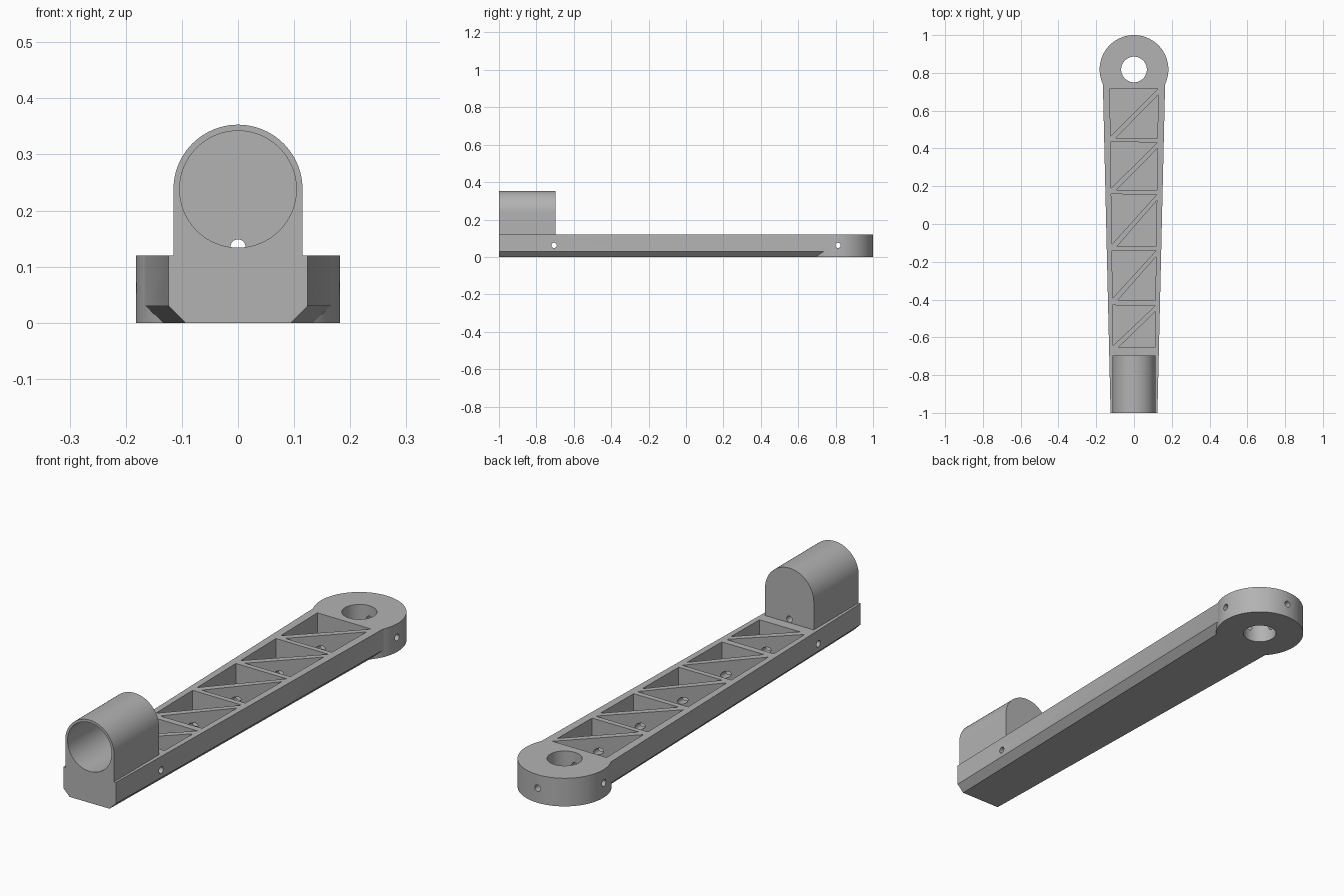
import bpy, bmesh
from math import pi, sin, cos
from mathutils import Matrix

cube = bpy.data.objects.get("Cube")
if cube:
    bpy.data.objects.remove(cube, do_unlink=True)

# One plain grey material
GREY = (0.45, 0.45, 0.45, 1)
grey = bpy.data.materials.new("plain grey")
grey.use_nodes = True
grey.diffuse_color = GREY
grey.node_tree.nodes["Principled BSDF"].inputs["Base Color"].default_value = GREY


def finish(bm, name):
    bmesh.ops.recalc_face_normals(bm, faces=bm.faces)
    mesh = bpy.data.meshes.new(name)
    bm.to_mesh(mesh)
    bm.free()
    mesh.materials.append(grey)
    obj = bpy.data.objects.new(name, mesh)
    bpy.context.collection.objects.link(obj)
    return obj


def loft(name, start, end):
    """Closed solid between two matching outlines."""
    bm = bmesh.new()
    a = [bm.verts.new(p) for p in start]
    b = [bm.verts.new(p) for p in end]
    bm.faces.new(a)
    bm.faces.new(b)
    for i in range(len(a)):
        j = (i + 1) % len(a)
        bm.faces.new((a[i], a[j], b[j], b[i]))
    return finish(bm, name)


def cylinder(name, centre, radius, length, axis, sides=32):
    bm = bmesh.new()
    turn = {"x": Matrix.Rotation(pi / 2, 4, "Y"),
            "y": Matrix.Rotation(pi / 2, 4, "X"),
            "z": Matrix.Identity(4)}[axis]
    bmesh.ops.create_cone(bm, cap_ends=True, segments=sides, radius1=radius,
                          radius2=radius, depth=length,
                          matrix=Matrix.Translation(centre) @ turn)
    return finish(bm, name)


def along_y(name, radius, y0, y1, z, sides=32):
    return cylinder(name, (0, (y0 + y1) / 2, z), radius, y1 - y0, "y", sides)


def combine(target, tool, operation):
    """Boolean the tool into the target, then discard the tool."""
    mod = target.modifiers.new(operation.lower(), "BOOLEAN")
    mod.operation, mod.solver, mod.object = operation, "EXACT", tool
    bpy.context.view_layer.objects.active = target
    bpy.ops.object.modifier_apply(modifier=mod.name)
    bpy.data.objects.remove(tool, do_unlink=True)


HEIGHT, CHAMFER, FLOOR = 0.12, 0.03, 0.03
RING_Y, HOLE_R, WIRE_Z = 0.818, 0.014, 0.062
TUBE_Z, TUBE_R, TUBE_BACK = 0.238, 0.115, -0.697


# Tapered arm with chamfered lower edges
def arm_section(y):
    w = 0.124 + (y + 1) * 0.0234
    half = [(w - CHAMFER, 0), (w, CHAMFER), (w, HEIGHT)]
    return [(x, y, z) for x, z in half] + [(-x, y, z) for x, z in reversed(half)]


arm = loft("lever_arm", arm_section(-1), arm_section(0.8))

# Ring end
combine(arm, cylinder("ring_end", (0, RING_Y, HEIGHT / 2), 0.182, HEIGHT, "z", 96), "UNION")


# Arched socket block at the front
def arch(y):
    steps = 48
    curve = [(TUBE_R * cos(pi * i / steps), y, TUBE_Z + TUBE_R * sin(pi * i / steps))
             for i in range(steps + 1)]
    return [(TUBE_R, y, 0.06)] + curve + [(-TUBE_R, y, 0.06)]


combine(arm, loft("socket_block", arch(-1), arch(TUBE_BACK)), "UNION")

# Blind socket bore, ring bore and wire holes
cuts = [
    along_y("socket_bore", 0.104, -1.1, -0.718, TUBE_Z, 96),
    along_y("socket_wire_hole", 0.0135, -0.73, -0.65, 0.135),
    cylinder("ring_bore", (0, RING_Y, 0.06), 0.068, 0.4, "z", 64),
    along_y("long_wire_hole", HOLE_R, -0.705, 1.1, WIRE_Z),
    cylinder("front_cross_hole", (0, -0.705, WIRE_Z), HOLE_R, 0.6, "x"),
    cylinder("ring_cross_hole", (0, 0.813, WIRE_Z), HOLE_R, 0.6, "x"),
]


# Triangular pockets either side of each diagonal rib
def pocket_width(y):
    return 0.110 + (y + 0.65) * 0.0131


def pocket(corners):
    return loft("pocket", [(x, y, FLOOR) for x, y in corners],
                [(x, y, 0.2) for x, y in corners])


bays = [(0.455, 0.718), (0.18, 0.434), (-0.118, 0.158), (-0.403, -0.139), (-0.653, -0.43)]
pockets = []
for low, high in bays:
    wl, wh = pocket_width(low), pocket_width(high)
    pockets.append(pocket([(-wh, high), (wh, high - 0.002), (-wl, low + 0.01)]))
    pockets.append(pocket([(wl, low), (wh, high - 0.034), (0.028 - wl, low)]))

for tool in pockets + cuts:
    combine(arm, tool, "DIFFERENCE")

# Smooth curves, crisp edges
bpy.ops.object.select_all(action="DESELECT")
arm.select_set(True)
bpy.context.view_layer.objects.active = arm
bpy.ops.object.shade_smooth_by_angle(angle=pi / 6)
